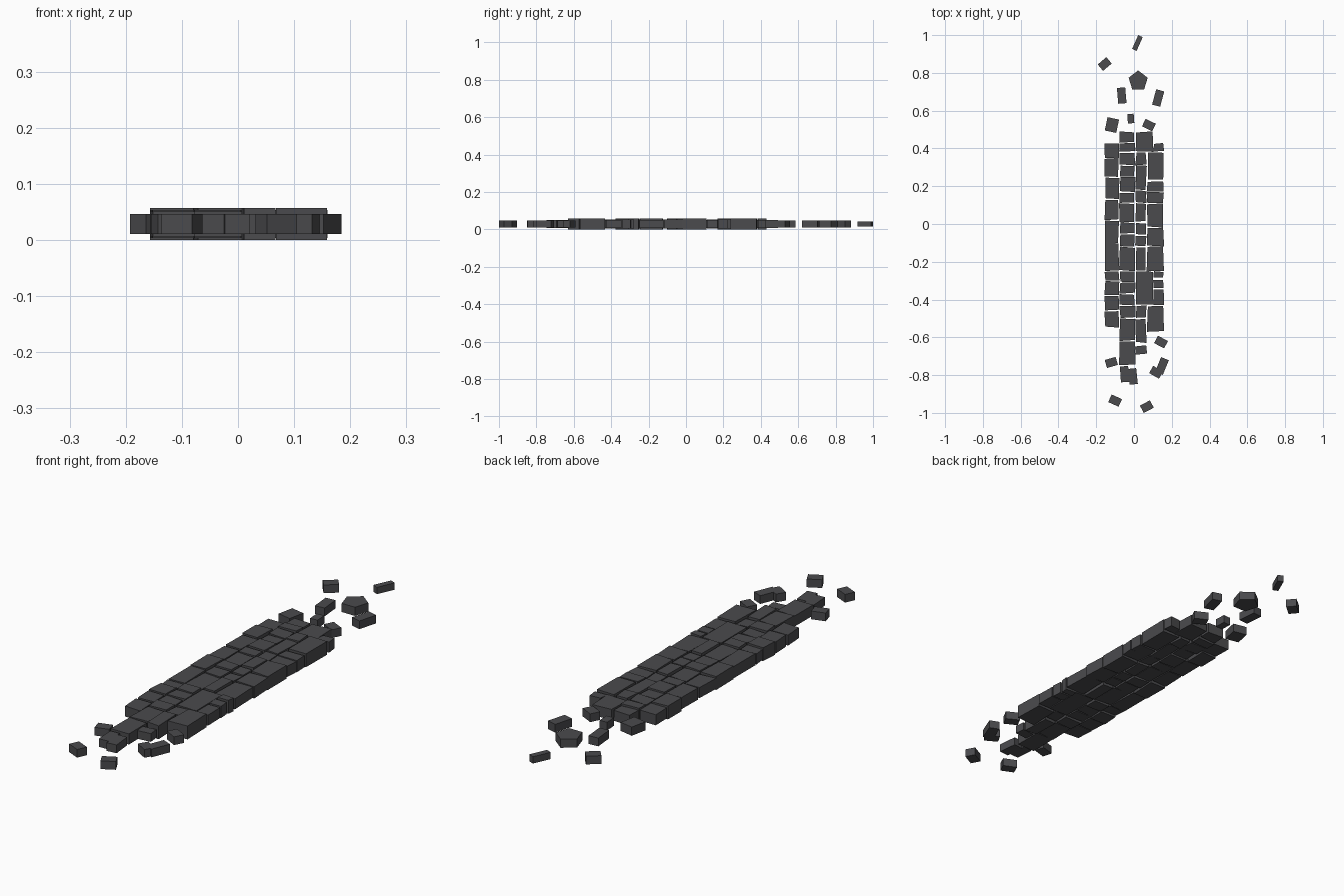
import bpy, bmesh, math, random
from mathutils import Matrix

if "Cube" in bpy.data.objects:
    bpy.data.objects.remove(bpy.data.objects["Cube"])

random.seed(7)
MID = 0.0285          # every stone is centred on this height
GAP = 0.003

slate = bpy.data.materials.new("dark slate")
slate.diffuse_color = (0.07, 0.07, 0.075, 1)
slate.use_nodes = True
slate.node_tree.nodes["Principled BSDF"].inputs["Base Color"].default_value = slate.diffuse_color


def stone(name, outline, half):
    """Flat-sided slab from a counter-clockwise outline."""
    bm = bmesh.new()
    base = bm.faces.new([bm.verts.new((x, y, MID - half)) for x, y in outline])
    top = bmesh.ops.extrude_face_region(bm, geom=[base], use_keep_orig=True)["geom"]
    bmesh.ops.translate(bm, verts=[v for v in top if isinstance(v, bmesh.types.BMVert)],
                        vec=(0, 0, 2 * half))
    bmesh.ops.recalc_face_normals(bm, faces=bm.faces)
    me = bpy.data.meshes.new(name)
    bm.to_mesh(me)
    bm.free()
    me.materials.append(slate)
    bpy.context.collection.objects.link(bpy.data.objects.new(name, me))


def jitter(points, amount):
    return [(x + random.uniform(-amount, amount), y + random.uniform(-amount, amount))
            for x, y in points]


def right_seam(y):
    """The seam beside the right course steps outward beside the wide stones."""
    return 0.102 if y > 0.38 or -0.43 < y < -0.25 else 0.067


# Paved middle: four courses cut across at the given y positions (hundredths)
courses = {
    "left": (lambda y: -0.156, lambda y: -0.078,
             [43, 35, 25, 13, 2, -10, -25, -30, -38, -46, -55]),
    "inner_left": (lambda y: -0.078, lambda y: 0.007,
                   [49, 43, 38, 31, 25, 17, 11, 1, -5, -12, -25, -31, -37, -43, -50, -62, -75]),
    "inner_right": (lambda y: 0.007, right_seam,
                    [49, 38, 31, 18, 11, 1, -6, -12, -25, -43, -50, -63]),
    "right": (right_seam, lambda y: 0.16,
              [43, 38, 23, 17, 11, -2, -12, -25, -29, -34, -43, -57]),
}
for course, (left, right, cuts) in courses.items():
    for i, (far, near) in enumerate(zip(cuts, cuts[1:])):
        y1, y0 = far / 100 - GAP, near / 100 + GAP
        mid = (y0 + y1) / 2
        x0, x1 = left(mid) + GAP, right(mid) - GAP
        corners = jitter([(x0, y0), (x1, y0), (x1, y1), (x0, y1)], 0.004)
        stone(f"{course}_paver_{i}", corners, (0.0225, 0.0285, 0.025)[i % 3])


# Loose stones at both ends: centre x, centre y (hundredths), turn in degrees
def loose(kind, width, length, half, places):
    for i, (cx, cy, turn) in enumerate(places):
        spin = Matrix.Rotation(math.radians(turn), 2)
        ends = [spin @ Matrix.Diagonal((width / 2, length / 2)).col[0],
                spin @ Matrix.Diagonal((width / 2, length / 2)).col[1]]
        stone(f"{kind}_{i}", [(cx / 100 + a * ends[0].x + b * ends[1].x,
                               cy / 100 + a * ends[0].y + b * ends[1].y)
                              for a, b in ((-1, -1), (1, -1), (1, 1), (-1, 1))], half)


loose("long_loose_stone", 0.044, 0.084, 0.0175,
      [(-6.5, 68, 5), (12.8, 66.7, -15), (14.8, -75.2, -22), (-5, -79.5, 4), (-.6, -80.7, 6)])
loose("wide_loose_stone", 0.06, 0.044, 0.0175,
      [(7.9, 52.4, -26), (14.3, -62.5, -28), (3.7, -66.7, 6), (-12, -73.3, 16),
       (11.7, -78.5, -30), (-10, -93.5, -24), (6.8, -96.7, 28), (-15.5, 84.7, 40)])
loose("sliver_stone", 0.026, 0.08, 0.0145, [(1.8, 95.8, -24)])
loose("small_stone", 0.034, 0.05, 0.0175, [(-1.7, 55.8, 4)])
loose("square_stone", 0.062, 0.072, 0.0185, [(-11.7, 52.4, -12)])

# Five-sided loose stone
stone("five_sided_stone", [(.022 + .053 * math.cos(a), .757 + .056 * math.sin(a))
                           for a in (math.radians(18 + 72 * k) for k in range(5))], 0.0185)
